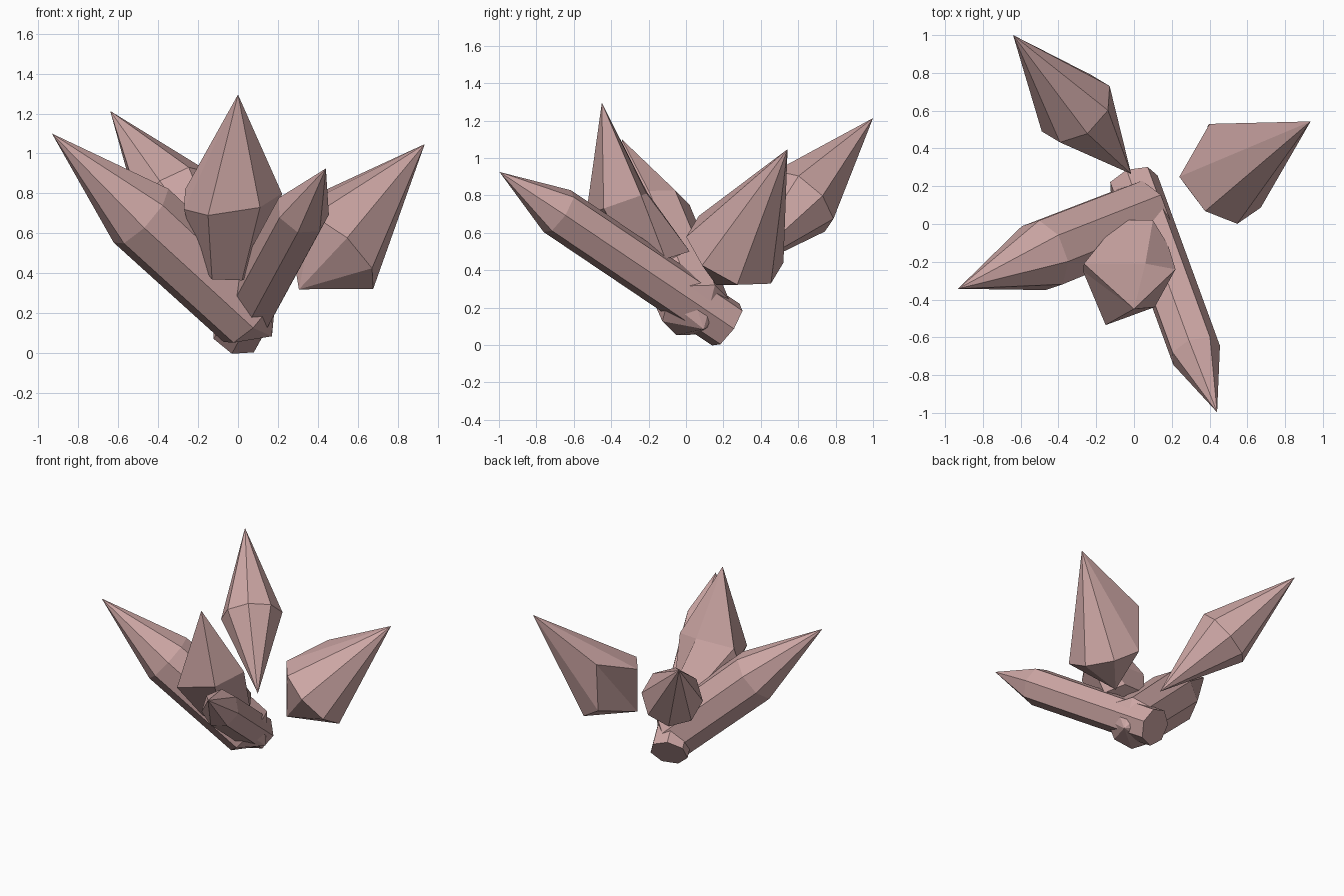
import bpy, bmesh, math
from mathutils import Vector

if "Cube" in bpy.data.objects:
    bpy.data.objects.remove(bpy.data.objects["Cube"])

mat = bpy.data.materials.new("dusty pink crystal")
mat.diffuse_color = (0.62, 0.39, 0.38, 1)
mat.use_nodes = True
mat.node_tree.nodes["Principled BSDF"].inputs["Base Color"].default_value = mat.diffuse_color


def crystal(name, base, tip, sides, rings, ref, pointed_base, moved={}):
    """Faceted shard: rings of (fraction along axis, radius); ref points at one corner.
    moved holds the places of irregular corners, keyed by (ring, corner)."""
    base, tip = Vector(base), Vector(tip)
    axis = tip - base
    w = axis.normalized()
    u = Vector(ref)
    u = (u - w * u.dot(w)).normalized()
    v = w.cross(u)
    bm = bmesh.new()
    loops = []
    for k, (t, r) in enumerate(rings):
        loop = []
        for i in range(sides):
            a = 2 * math.pi * i / sides
            p = base + axis * t + (u * math.cos(a) + v * math.sin(a)) * r
            loop.append(bm.verts.new(moved.get((k, i), p)))
        loops.append(loop)
    top = bm.verts.new(tip)
    bottom = bm.verts.new(base) if pointed_base else None
    for i in range(sides):
        j = (i + 1) % sides
        for lo, hi in zip(loops, loops[1:]):
            bm.faces.new((lo[i], lo[j], hi[j], hi[i]))
        bm.faces.new((loops[-1][i], loops[-1][j], top))
        if bottom:
            bm.faces.new((loops[0][j], loops[0][i], bottom))
    if not bottom:
        bm.faces.new(loops[0][::-1])
    bmesh.ops.recalc_face_normals(bm, faces=bm.faces)
    me = bpy.data.meshes.new(name)
    bm.to_mesh(me)
    bm.free()
    me.materials.append(mat)
    ob = bpy.data.objects.new(name, me)
    bpy.context.collection.objects.link(ob)


# long shard leaning left
crystal("left_crystal", (0.17, 0.095, 0.085), (-0.932, -0.343, 1.10), 8,
        [(0.10, 0.188), (0.595, 0.195)], (-0.082, -0.103, -0.134), True)
# double-pointed shard at the back
crystal("back_crystal", (-0.015, 0.265, 0.375), (-0.64, 1.0, 1.213), 8,
        [(0.47, 0.218)], (0.18, 0.12, 0.029), True)
# upright shard in the middle, flattened at the back
crystal("centre_crystal", (0.0, -0.14, 0.43), (0.0, -0.45, 1.295), 6,
        [(0.0, 0.19), (0.40, 0.255)], (0.98, 0.17, 0), False,
        {(0, 0): (0.18, -0.11, 0.46), (0, 1): (0.10, 0.02, 0.50), (0, 2): (-0.08, 0.02, 0.50),
         (0, 3): (-0.20, -0.12, 0.46), (0, 4): (-0.13, -0.25, 0.37), (0, 5): (0.02, -0.26, 0.365),
         (1, 0): (0.22, -0.24, 0.80), (1, 1): (0.06, -0.21, 0.81), (1, 2): (-0.265, -0.21, 0.82),
         (1, 3): (-0.27, -0.25, 0.72), (1, 4): (-0.15, -0.535, 0.69), (1, 5): (0.11, -0.44, 0.73)})
# long flat-ended shard leaning forward
crystal("front_crystal", (-0.006, 0.221, 0.105), (0.44, -0.997, 0.925), 7,
        [(0.0, 0.137), (0.74, 0.137)], (-0.024, -0.081, -0.105), False)
# broad double-pointed shard on the right, one corner raised
crystal("right_crystal", (0.305, 0.162, 0.32), (0.935, 0.543, 1.047), 8,
        [(0.26, 0.28)], (0.21, 0.01, -0.20), True,
        {(0, 3): (0.40, 0.53, 0.80), (0, 4): (0.24, 0.25, 0.70)})
